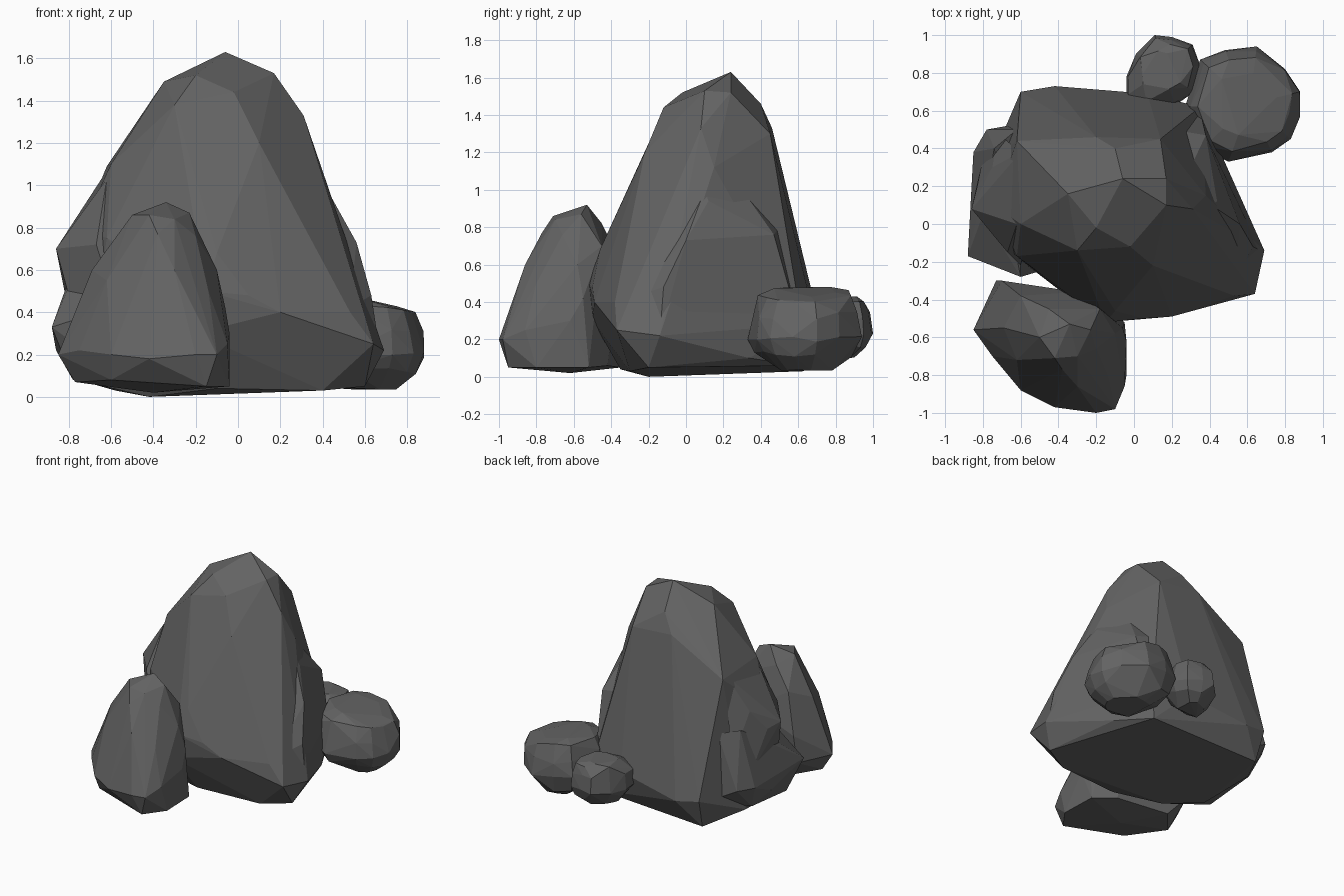
import bpy, bmesh, math, random

stone = bpy.data.materials.new("dark_stone")
stone.diffuse_color = (.125, .125, .125, 1)


def rock(name, points):
    """Flat-faced stone: the hull of a handful of corner points."""
    bm = bmesh.new()
    for p in points:
        bm.verts.new(p)
    bmesh.ops.convex_hull(bm, input=bm.verts[:])
    loose = [v for v in bm.verts if not v.link_faces]
    bmesh.ops.delete(bm, geom=loose, context='VERTS')
    bmesh.ops.dissolve_limit(bm, angle_limit=math.radians(4),
                             verts=bm.verts[:], edges=bm.edges[:])
    bmesh.ops.recalc_face_normals(bm, faces=bm.faces[:])
    me = bpy.data.meshes.new(name)
    bm.to_mesh(me)
    bm.free()
    me.materials.append(stone)
    ob = bpy.data.objects.new(name, me)
    bpy.context.collection.objects.link(ob)
    return ob


def boulder(name, outline, z0, z1, tilt, seed):
    """Rounded stone: plan outline pulled in towards top and bottom."""
    rnd = random.Random(seed)
    cx = sum(p[0] for p in outline) / len(outline)
    cy = sum(p[1] for p in outline) / len(outline)
    pts = []
    for t, s in ((0, .5), (.2, .86), (.42, 1), (.72, .96), (.93, .82), (1, .55)):
        for x, y in outline:
            if s != 1 and rnd.random() < .3:
                continue
            k = s * (1 if s == 1 else rnd.uniform(.95, 1.03))
            z = z0 + (z1 - z0) * min(1, max(0, t + rnd.uniform(-.05, .05)))
            pts.append((cx + (x - cx) * k, cy + (y - cy) * k,
                        z - tilt * (x - cx) * t))
    return rock(name, pts)


# Main peak
rock("main_rock", [
    (-.06, .24, 1.63), (-.35, .16, 1.49), (-.2, -.02, 1.52), (-.02, -.12, 1.44),
    (.03, .26, 1.56), (.17, .1, 1.53), (.17, .24, 1.52), (-.1, .40, 1.46),
    (-.3, -.14, 1.38), (.31, .08, 1.33), (.14, .45, 1.3), (-.2, .46, 1.33),
    (-.62, .44, 1.09), (-.6, .0, 1.1), (.38, .15, 1.12), (.1, -.22, 1.2),
    (-.74, .1, .8), (-.62, -.17, .75), (.43, .05, .95),
    (-.1, -.46, .68), (.05, -.50, .48), (-.15, -.52, .5),
    (.53, -.38, .4), (.2, -.49, .4), (.64, -.37, .25),
    (.69, -.14, .22), (.60, -.2, .05), (.47, .34, .1), (.35, .62, .28),
    (.32, .6, .06), (.07, .69, .3), (-.42, .73, .22), (-.6, .70, .25),
    (-.58, .63, .03), (-.75, .35, .1), (-.72, -.1, .07), (-.42, -.2, 0),
    (.4, -.3, .03), (-.1, -.35, .04), (-.2, -.5, .3)])

# Slab standing out on the right flank
rock("right_slab", [
    (.41, .1, 1.0), (.3, .3, 1.0), (.44, .12, .94), (.56, 0, .73),
    (.46, -.1, .7), (.38, .47, .76), (.2, .5, .8), (.63, -.12, .48),
    (.53, -.3, .42), (.67, -.14, .22), (.46, .36, .3), (.35, .6, .3),
    (.1, .5, .3), (.1, 0, .3)])

# Shards leaning on the left flank
rock("left_upper_shard", [
    (-.55, .05, 1.06), (-.6, .38, 1.1), (-.62, 0, 1.03), (-.75, .3, .83),
    (-.86, .08, .7), (-.83, .2, .68), (-.67, -.15, .72), (-.8, .02, .48),
    (-.8, .35, .4), (-.5, .1, .4), (-.6, -.22, .5), (-.72, .48, .5)])
rock("left_lower_shard", [
    (-.8, .05, .52), (-.74, .4, .72), (-.88, -.17, .33), (-.85, .38, .3),
    (-.78, .5, .3), (-.62, .5, .7), (-.6, -.28, .42), (-.78, -.1, .08),
    (-.78, .32, .12), (-.5, .55, .15), (-.5, -.25, .05), (-.86, .2, .22)])

# Smaller peak in front
rock("front_rock", [
    (-.34, -.53, .92), (-.5, -.6, .86), (-.42, -.71, .86), (-.23, -.56, .87),
    (-.3, -.70, .84), (-.45, -.45, .82), (-.2, -.66, .76), (-.38, -.77, .77),
    (-.18, -.45, .7), (-.69, -.55, .6), (-.6, -.38, .68), (-.62, -.72, .55),
    (-.1, -.58, .6), (-.3, -.86, .6), (-.06, -.55, .42), (-.14, -.80, .5),
    (-.3, -.92, .4), (-.7, -.3, .4), (-.3, -.36, .5), (-.04, -.62, .3),
    (-.05, -.86, .25), (-.1, -.98, .2), (-.2, -1, .2), (-.42, -.97, .18),
    (-.6, -.88, .2), (-.85, -.56, .2), (-.75, -.7, .22), (-.73, -.3, .2),
    (-.77, -.55, .07), (-.6, -.82, .08), (-.15, -.95, .05), (-.04, -.8, .05),
    (-.05, -.52, .05), (-.4, -.62, .02), (-.6, -.35, .05), (-.2, -.42, .06)])

# Two boulders behind
boulder("large_boulder", [
    (.27, .62), (.35, .87), (.48, .92), (.65, .94), (.8, .82), (.88, .7),
    (.88, .57), (.83, .45), (.73, .38), (.5, .33), (.36, .40)], .035, .46, .12, 3)
boulder("small_boulder", [
    (-.04, .78), (.01, .9), (.11, 1.0), (.2, .99), (.31, .95), (.35, .84),
    (.32, .7), (.22, .63), (.05, .62), (-.04, .68)], .10, .43, 0, 5)
